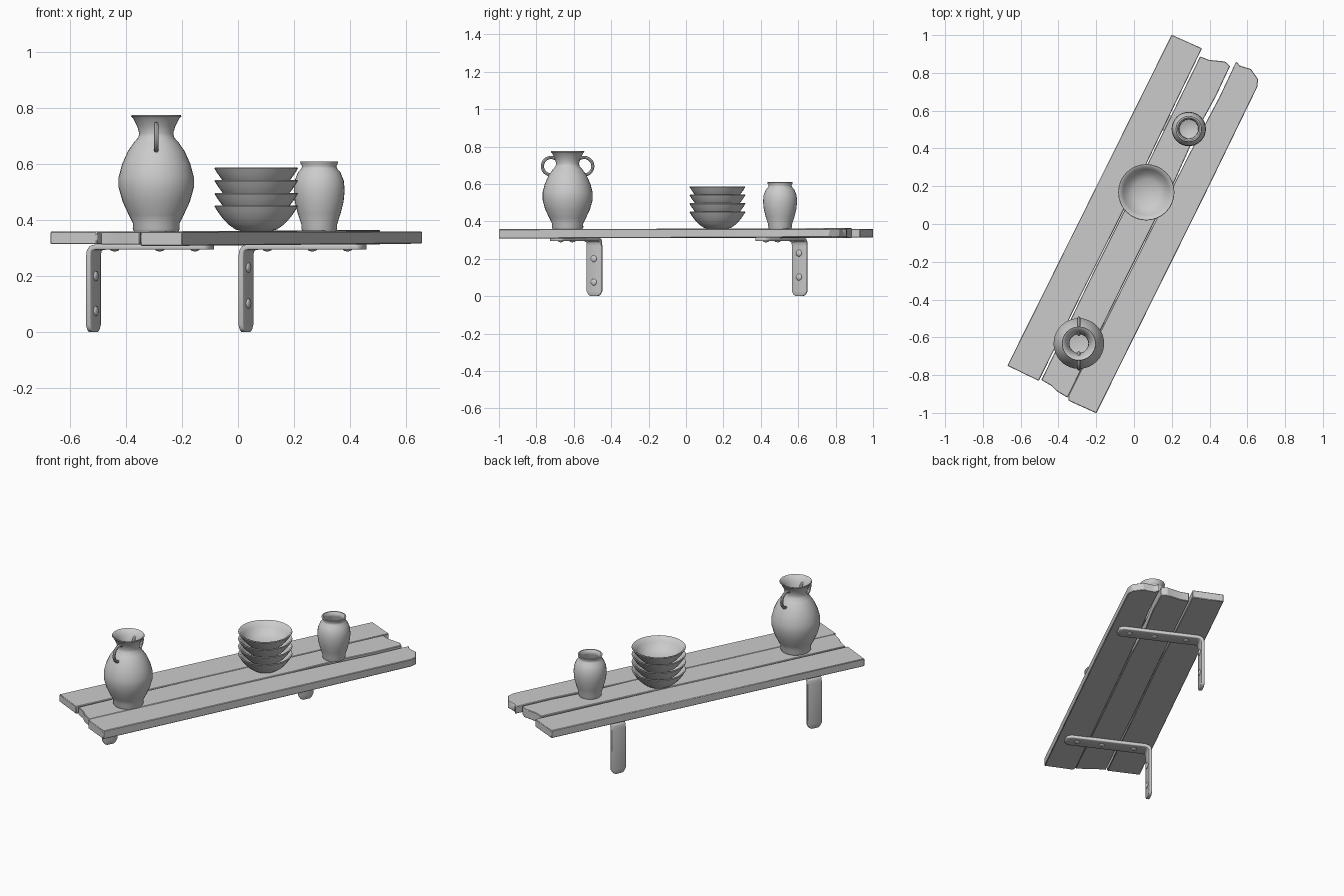
import bpy, bmesh, math
from mathutils import Matrix, Vector

if "Cube" in bpy.data.objects:
    bpy.data.objects.remove(bpy.data.objects["Cube"])

TURN = Matrix.Rotation(math.radians(-26.4), 4, 'Z')   # the shelf runs diagonally


def make(name, bm, matrix=None, angle=35):
    bmesh.ops.recalc_face_normals(bm, faces=bm.faces)
    me = bpy.data.meshes.new(name)
    bm.to_mesh(me)
    bm.free()
    ob = bpy.data.objects.new(name, me)
    bpy.context.collection.objects.link(ob)
    if matrix is not None:
        ob.matrix_world = matrix
    bpy.ops.object.select_all(action='DESELECT')
    ob.select_set(True)
    bpy.context.view_layer.objects.active = ob
    bpy.ops.object.shade_smooth_by_angle(angle=math.radians(angle))
    return ob


def lathe(name, profile, loc, steps=32):
    bm = bmesh.new()
    vs = [bm.verts.new((r, 0, z)) for r, z in profile]
    es = [bm.edges.new(p) for p in zip(vs, vs[1:])]
    bmesh.ops.spin(bm, geom=vs + es, axis=(0, 0, 1), cent=(0, 0, 0),
                   angle=math.tau, steps=steps)
    bmesh.ops.remove_doubles(bm, verts=bm.verts, dist=1e-4)
    return make(name, bm, Matrix.Translation(loc), 50)


def plank(name, outline, front, back):
    """Outline in shelf space; front/back give (bottom, top) at each end."""
    bm = bmesh.new()
    rings = []
    for k in (0, 1):
        rings.append([bm.verts.new((x, y, front[k] + (back[k] - front[k]) * (y + 1) / 2))
                      for x, y in outline])
    lo, hi = rings
    bm.faces.new(lo[::-1])
    bm.faces.new(hi)
    n = len(outline)
    for i in range(n):
        j = (i + 1) % n
        bm.faces.new((lo[i], lo[j], hi[j], hi[i]))
    ob = make(name, bm, TURN)
    bev = ob.modifiers.new("worn_edge", 'BEVEL')
    bev.width = 0.003
    bev.segments = 1
    return ob


# Three worn planks
plank("plank_back", [(-.267, -.970), (-.082, -.968), (-.084, -.4), (-.081, .2),
                     (-.088, .7), (-.091, .993), (-.267, .986)],
      (.314, .359), (.314, .360))
plank("plank_middle", [(-.072, -.958), (-.01, -.962), (.03, -.975), (.094, -.980),
                       (.090, -.3), (.092, .3), (.080, .6), (.088, .8), (.084, .975),
                       (.05, .985), (-.03, .955), (-.081, .950), (-.077, .3), (-.079, -.3)],
      (.312, .358), (.312, .364))
plank("plank_front", [(.093, -.970), (.105, -.992), (.267, -.986), (.267, .3),
                      (.262, .94), (.248, .978), (.19, 1.01), (.13, 1.0), (.102, 1.012),
                      (.106, .8), (.097, .45), (.094, 0)],
      (.308, .358), (.316, .360))


# L-shaped brackets, as a ribbon bent at the top
def bracket(name, y):
    path = [(-.245, 0, .020), (-.245, .008, .034), (-.245, .026, .044), (-.245, .27, .044),
            (-.242, .290, .044), (-.234, .300, .044), (-.215, .304, .044),
            (.200, .304, .044), (.218, .304, .034), (.226, .304, .020)]
    bm = bmesh.new()
    pairs = [(bm.verts.new((x, y - w, z)), bm.verts.new((x, y + w, z))) for x, z, w in path]
    for (a, b), (c, d) in zip(pairs, pairs[1:]):
        bm.faces.new((a, b, d, c))
    ob = make(name, bm, TURN)
    sol = ob.modifiers.new("plate", 'SOLIDIFY')
    sol.thickness = .019
    sol.offset = 0
    bev = ob.modifiers.new("soft_edge", 'BEVEL')
    bev.width = .004
    bev.segments = 2
    return ob


def screw(name, loc, scale):
    bm = bmesh.new()
    bmesh.ops.create_uvsphere(bm, u_segments=8, v_segments=6, radius=.018)
    m = TURN @ Matrix.Translation(loc) @ Matrix.Diagonal((*scale, 1))
    make(name, bm, m, 60)


for side, y, leg_z in (("left", -.668, (.20, .075)), ("right", .557, (.23, .102))):
    bracket("bracket_" + side, y)
    for i, z in enumerate(leg_z):
        screw(f"leg_screw_{side}_{i}", (-.236, y, z), (.5, 1, 1))
    for i, x in enumerate((-.16, .02, .16)):
        screw(f"arm_screw_{side}_{i}", (x, y, .296), (1, 1, .45))

# Large two-handled vase
VASE = Vector((-.292, -.633, .36))
lathe("vase", [(0, 0), (.080, 0), (.084, .008), (.083, .028), (.098, .058), (.120, .105),
               (.134, .155), (.134, .195), (.122, .240), (.102, .285), (.080, .317),
               (.064, .335), (.061, .350), (.068, .375), (.083, .404), (.090, .411),
               (.088, .415), (.080, .412), (.064, .385), (.052, .355), (.050, .335),
               (.058, .305), (0, .295)], VASE)
for label, s in (("front", -1), ("back", 1)):
    bm = bmesh.new()
    N, M = 16, 8
    rings = []
    for i in range(N + 1):                      # open ring, ends buried in the neck
        t = math.radians(-150 + 300 * i / N)
        ring = []
        for j in range(M):
            p = math.tau * j / M
            r = .047 + .0085 * math.cos(p)
            ring.append(bm.verts.new((.0085 * math.sin(p),
                                      s * (.088 + r * math.cos(t)), .335 + r * math.sin(t))))
        rings.append(ring)
    for a, b in zip(rings, rings[1:]):
        for j in range(M):
            k = (j + 1) % M
            bm.faces.new((a[j], a[k], b[k], b[j]))
    bm.faces.new(rings[0])
    bm.faces.new(rings[-1])
    make("vase_handle_" + label, bm, Matrix.Translation(VASE))

# Stack of four bowls
for i, z in enumerate((.361, .406, .452, .496)):
    lathe(f"bowl_{i}", [(0, 0), (.055, 0), (.075, .006), (.100, .024), (.122, .048),
                        (.138, .070), (.149, .088), (.147, .091), (.138, .089),
                        (.122, .065), (.100, .040), (.070, .021), (0, .014)],
          (.065, .168, z))

# Small jar
lathe("jar", [(0, 0), (.060, 0), (.063, .008), (.064, .025), (.076, .062), (.087, .105),
              (.091, .145), (.088, .180), (.076, .210), (.064, .224), (.061, .232),
              (.067, .243), (.068, .249), (.060, .250), (.052, .238), (.051, .225),
              (.065, .200), (.070, .150), (.050, .05), (0, .03)], (.290, .503, .36))
